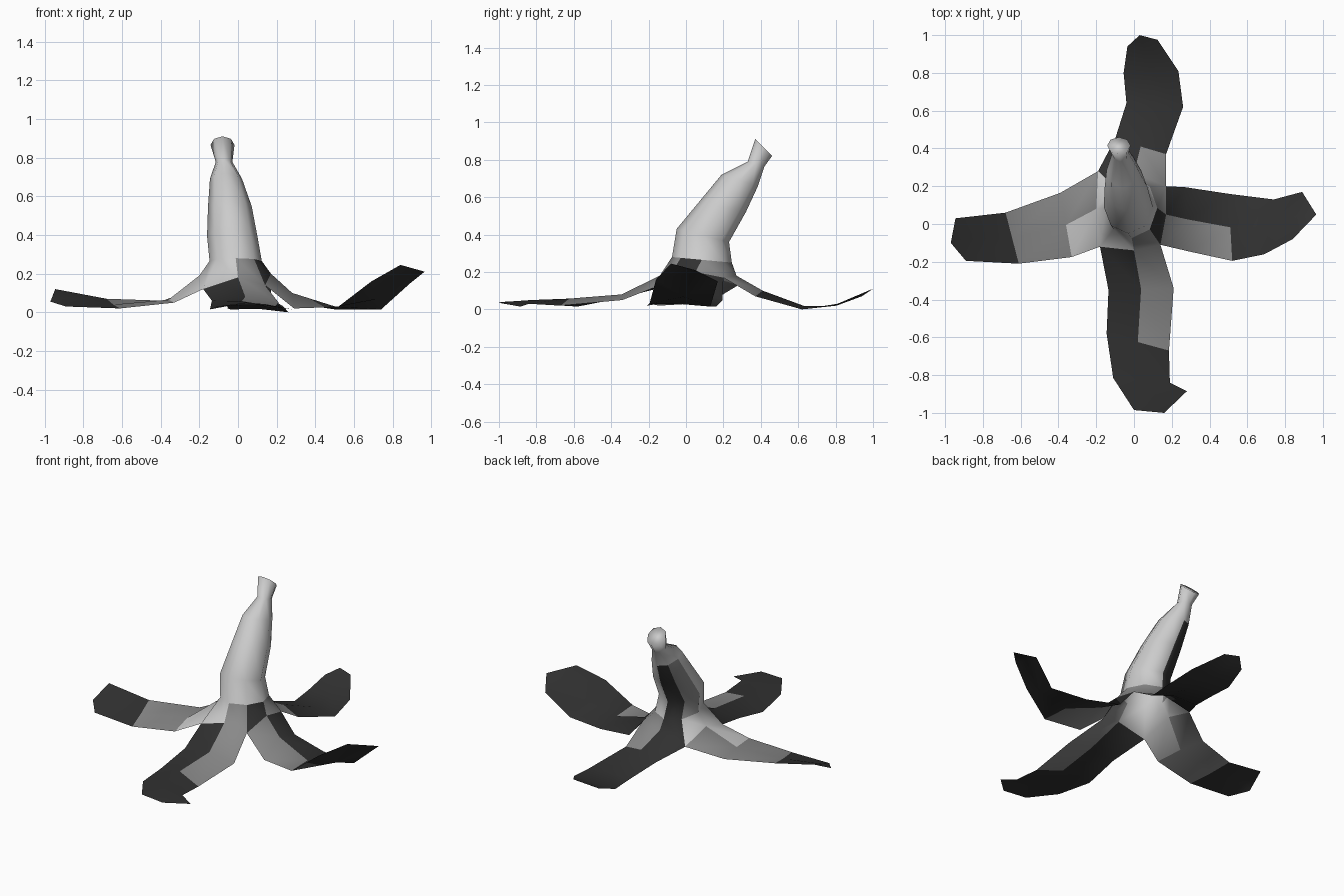
import bpy, bmesh, math
from mathutils import Vector

if "Cube" in bpy.data.objects:
    bpy.data.objects.remove(bpy.data.objects["Cube"])

bm = bmesh.new()
LIGHT, MID, DARK = 0, 1, 2


def ring(cx, rx, upper, lower):
    """Tilted 8-sided ring; upper/lower are its (y, z) ends in side view."""
    u, l = Vector(upper), Vector(lower)
    verts = []
    for k in range(8):
        a = k * math.pi / 4
        yz = (u + l) / 2 + (l - u) / 2 * math.sin(a)
        verts.append(bm.verts.new((cx + rx * math.cos(a), yz.x, yz.y)))
    return verts


def bridge(r1, r2, shades):
    """Quads between two rows, one shade per quad; wraps when rings are closed."""
    n = len(r1)
    for i, shade in enumerate(shades):
        j = (i + 1) % n
        f = bm.faces.new((r1[i], r2[i], r2[j], r1[j]))
        f.material_index = shade


def flap(root, rows, tip):
    """Peel strip: rows of (side a, side b, rise of the middle, shades), then a tip."""
    last = root
    for a, b, rise, shades in rows:
        a, b = Vector(a), Vector(b)
        mid = (a + b) / 2 + Vector((0, 0, rise))
        row = [bm.verts.new(p) for p in (a, mid, b)]
        bridge(last, row, shades)
        last = row
    t = bm.verts.new(tip)
    for i in range(2):
        bm.faces.new((last[i], t, last[i + 1])).material_index = DARK


# stem and body, top to bottom
rings = [ring(*r) for r in (
    (-0.08, 0.062, (0.37, 0.91), (0.46, 0.82)),
    (-0.072, 0.043, (0.33, 0.79), (0.42, 0.765)),
    (-0.062, 0.083, (0.19, 0.72), (0.385, 0.66)),
    (-0.042, 0.113, (0.07, 0.575), (0.32, 0.52)),
    (-0.03, 0.13, (-0.05, 0.43), (0.23, 0.36)),
    (-0.012, 0.135, (-0.075, 0.28), (0.245, 0.25)),
)]
bm.faces.new(rings[0])

# collar where the peel splits into four
collar = [bm.verts.new(p) for p in (
    (0.17, 0.05, 0.20), (0.17, 0.20, 0.17), (0.0, 0.27, 0.18), (-0.19, 0.28, 0.13),
    (-0.20, 0.08, 0.19), (-0.18, -0.12, 0.12), (0.0, -0.14, 0.18), (0.14, -0.11, 0.14))]
for i in range(5):
    bridge(rings[i], rings[i + 1],
           [0] * 8 if i < 2 else [LIGHT, LIGHT, DARK, MID, LIGHT, LIGHT, LIGHT, LIGHT])
bridge(rings[5], collar, [MID, MID, DARK, LIGHT, LIGHT, LIGHT, MID, DARK])


def root(k):
    return [collar[(k + d) % 8] for d in (-1, 0, 1)]


BLACK = (DARK, DARK)
# right flap
flap(root(0), [
    ((0.29, -0.145, 0.02), (0.27, 0.195, 0.05), 0.065, (MID, DARK)),
    ((0.52, -0.195, 0.03), (0.50, 0.16, 0.015), 0.005, (MID, DARK)),
    ((0.69, -0.16, 0.16), (0.74, 0.13, 0.015), -0.02, BLACK),
    ((0.84, -0.08, 0.245), (0.89, 0.17, 0.15), 0.0, BLACK)], (0.965, 0.05, 0.21))
# back flap
flap(root(2), [
    ((0.17, 0.37, 0.07), (-0.10, 0.45, 0.07), 0.03, (MID, DARK)),
    ((0.26, 0.62, 0.0), (-0.04, 0.64, 0.015), 0.01, BLACK),
    ((0.235, 0.81, 0.03), (-0.055, 0.80, 0.02), -0.005, BLACK),
    ((0.125, 0.975, 0.10), (-0.035, 0.94, 0.07), 0.0, BLACK)], (0.03, 1.0, 0.11))
# left flap
flap(root(4), [
    ((-0.39, 0.165, 0.06), (-0.33, -0.175, 0.05), 0.01, (MID, LIGHT)),
    ((-0.68, 0.06, 0.07), (-0.61, -0.21, 0.02), -0.005, (MID, MID)),
    ((-0.945, 0.03, 0.12), (-0.89, -0.195, 0.03), 0.0, BLACK)], (-0.97, -0.10, 0.055))
# front flap
flap(root(6), [
    ((-0.135, -0.35, 0.06), (0.21, -0.34, 0.05), 0.025, (DARK, MID)),
    ((-0.145, -0.58, 0.015), (0.185, -0.67, 0.02), 0.04, (DARK, MID)),
    ((-0.11, -0.815, 0.03), (0.19, -0.84, 0.03), 0.02, BLACK),
    ((0.0, -0.985, 0.04), (0.28, -0.885, 0.015), 0.015, BLACK)], (0.16, -1.0, 0.035))

mesh = bpy.data.meshes.new("fruit_peel")
bm.to_mesh(mesh)
bm.free()
for name, v in (("peel_light", 0.8), ("peel_mid", 0.25), ("peel_dark", 0.03)):
    mat = bpy.data.materials.new(name)
    mat.diffuse_color = (v, v, v, 1)
    mat.use_nodes = True
    mat.node_tree.nodes["Principled BSDF"].inputs["Base Color"].default_value = mat.diffuse_color
    mesh.materials.append(mat)
peel = bpy.data.objects.new("fruit_peel", mesh)
bpy.context.collection.objects.link(peel)
bpy.context.view_layer.objects.active = peel
peel.select_set(True)
bpy.ops.object.shade_smooth()
